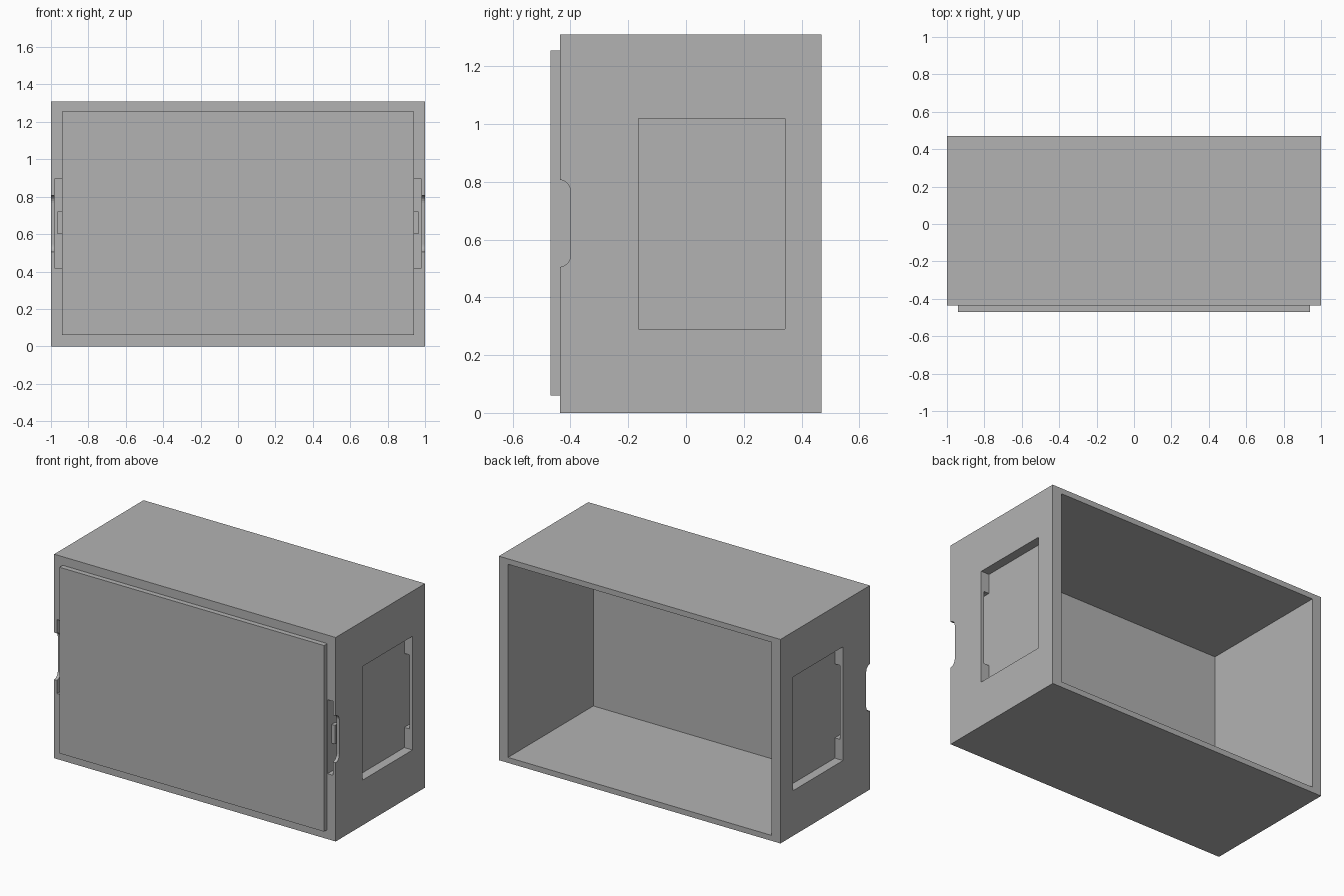
import bpy
import bmesh
from math import pi, sin, cos

cube = bpy.data.objects.get("Cube")
if cube:
    bpy.data.objects.remove(cube, do_unlink=True)

grey = bpy.data.materials.new("plain_grey")
grey.use_nodes = True
colour = (0.448, 0.448, 0.448, 1)
grey.diffuse_color = colour
grey.node_tree.nodes["Principled BSDF"].inputs["Base Color"].default_value = colour


def make_object(name, bm):
    bmesh.ops.recalc_face_normals(bm, faces=bm.faces[:])
    mesh = bpy.data.meshes.new(name)
    bm.to_mesh(mesh)
    bm.free()
    mesh.materials.append(grey)
    obj = bpy.data.objects.new(name, mesh)
    bpy.context.collection.objects.link(obj)
    return obj


def box(name, xs, ys, zs):
    bm = bmesh.new()
    bmesh.ops.create_cube(bm, size=1)
    for v in bm.verts:
        for axis, (low, high) in enumerate((xs, ys, zs)):
            v.co[axis] = low if v.co[axis] < 0 else high
    return make_object(name, bm)


def side_prism(name, profile, xs):
    # Extrude a (y, z) outline sideways
    bm = bmesh.new()
    face = bm.faces.new([bm.verts.new((xs[0], y, z)) for y, z in profile])
    result = bmesh.ops.extrude_face_region(bm, geom=[face])
    for item in result["geom"]:
        if isinstance(item, bmesh.types.BMVert):
            item.co.x = xs[1]
    return make_object(name, bm)


def cut(target, cutter):
    cutter.hide_render = True
    mod = target.modifiers.new("cut", "BOOLEAN")
    mod.operation = "DIFFERENCE"
    mod.solver = "EXACT"
    mod.object = cutter
    bpy.context.view_layer.objects.active = target
    bpy.ops.object.modifier_apply(modifier=mod.name)
    bpy.data.objects.remove(cutter, do_unlink=True)


def mirrored(side, low, high):
    return tuple(sorted((side * low, side * high)))


FRONT, BACK, HEIGHT = -0.437, 0.47, 1.31
SKIN = 0.942

# Outer case, hollowed from the open back
case = box("case", (-1, 1), (FRONT, BACK), (0, HEIGHT))
cut(case, box("cavity_cutter", (-0.935, 0.935), (-0.395, 0.6), (0.035, HEIGHT - 0.035)))

# Rounded finger notch outline on the front edge of each side
radius, inner_y, low_z, high_z = 0.04, -0.4, 0.505, 0.807
notch = [(-0.6, low_z)]
for centre_z, start in ((low_z + radius, -pi / 2), (high_z - radius, 0)):
    for i in range(7):
        a = start + i * pi / 12
        notch.append((inner_y - radius + radius * cos(a), centre_z + radius * sin(a)))
notch.append((-0.6, high_z))

for side, label in ((1, "left"), (-1, "right")):
    # Side window recess, slot inside the wall, finger notch
    cut(case, box("recess_cutter", mirrored(side, SKIN, 1.1), (-0.165, 0.342), (0.29, 1.02)))
    cut(case, box("slot_cutter", mirrored(side, SKIN, 0.98), (-0.6, 0.4), (0.42, 0.895)))
    cut(case, side_prism("notch_cutter", notch, mirrored(side, 0.97, 1.1)))
    # Small catch inside the slot
    box(label + "_catch", mirrored(side, SKIN, 0.965), (-0.395, -0.36), (0.6, 0.72))

# Raised front panel
box("front_panel", (-0.94, 0.94), (-0.47, FRONT), (0.06, 1.255))
